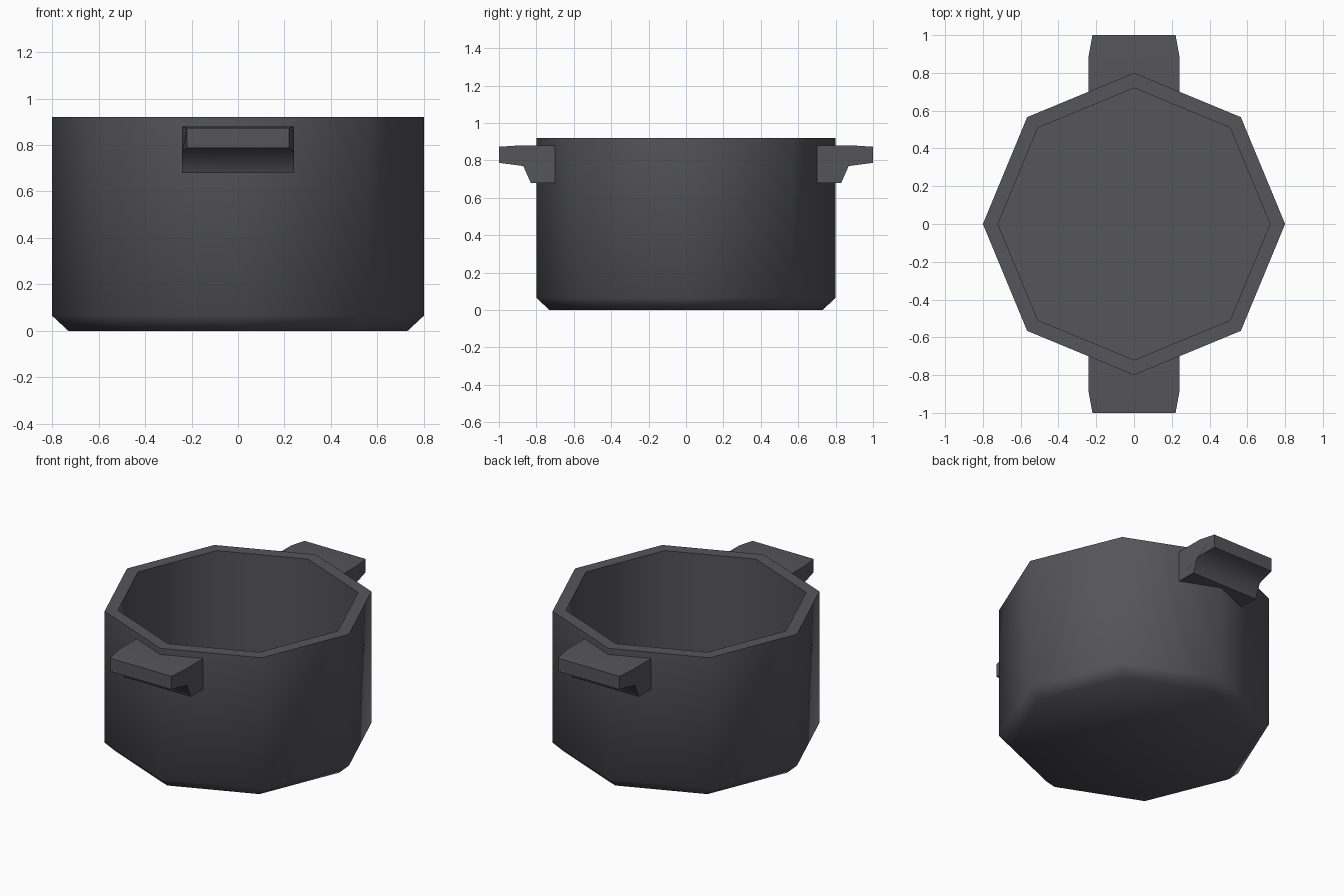
import bpy, bmesh, math

cube = bpy.data.objects.get("Cube")
if cube:
    bpy.data.objects.remove(cube, do_unlink=True)

iron = bpy.data.materials.new("dark_grey_iron")
iron.use_nodes = True
colour = (0.092, 0.09, 0.102, 1)
iron.diffuse_color = colour
iron.node_tree.nodes["Principled BSDF"].inputs["Base Color"].default_value = colour


def finish(name, bm, keep_smooth):
    """Turn a bmesh into a shaded object; keep_smooth picks the soft edges."""
    bmesh.ops.recalc_face_normals(bm, faces=bm.faces[:])
    for f in bm.faces:
        f.smooth = True
    for e in bm.edges:
        e.smooth = keep_smooth(e)
    mesh = bpy.data.meshes.new(name)
    bm.to_mesh(mesh)
    bm.free()
    mesh.materials.append(iron)
    obj = bpy.data.objects.new(name, mesh)
    bpy.context.collection.objects.link(obj)
    return obj


def bridge(bm, a, b):
    n = len(a)
    for i in range(n):
        j = (i + 1) % n
        bm.faces.new((a[i], a[j], b[j], b[i]))


# Eight-sided pot: chamfered foot, outer wall, flat rim, inner wall, floor
SIDES = 8
profile = [(0.73, 0), (0.80, 0.065), (0.80, 0.92), (0.72, 0.92), (0.72, 0.08)]
bm = bmesh.new()
rings = []
for r, z in profile:
    angles = [2 * math.pi * i / SIDES for i in range(SIDES)]
    rings.append([bm.verts.new((r * math.cos(a), r * math.sin(a), z)) for a in angles])
for lower, upper in zip(rings, rings[1:]):
    bridge(bm, lower, upper)
bm.faces.new(rings[0])
bm.faces.new(rings[-1])
finish("pot_body", bm, lambda e: e.calc_face_angle(0) < math.radians(60))

# Handles: side profile (distance out, height, half width), root set in the wall
grip = [(0.69, 0.88, 0.24), (0.89, 0.88, 0.24), (1.0, 0.873, 0.22),
        (1.0, 0.787, 0.22), (0.87, 0.77, 0.24), (0.83, 0.68, 0.24), (0.69, 0.68, 0.24)]
ROOT_MIDDLE = 0.77


def is_underside_crease(e):
    flat = e.calc_face_angle(0) < math.radians(25)
    inner = all(abs(v.co.z - 0.77) < 0.005 for v in e.verts)
    across = abs(e.verts[0].co.x - e.verts[1].co.x) > 0.1
    return flat or (inner and across)


for name, direction in (("front_handle", -1), ("back_handle", 1)):
    bm = bmesh.new()
    sections = []
    for side in (-1, 0, 1):
        section = []
        for out, z, w in grip:
            y = ROOT_MIDDLE if side == 0 and out < 0.7 else out
            section.append(bm.verts.new((side * w, direction * y, z)))
        sections.append(section)
    bridge(bm, sections[0], sections[1])
    bridge(bm, sections[1], sections[2])
    bm.faces.new(sections[0])
    bm.faces.new(sections[2])
    finish(name, bm, is_underside_crease)
